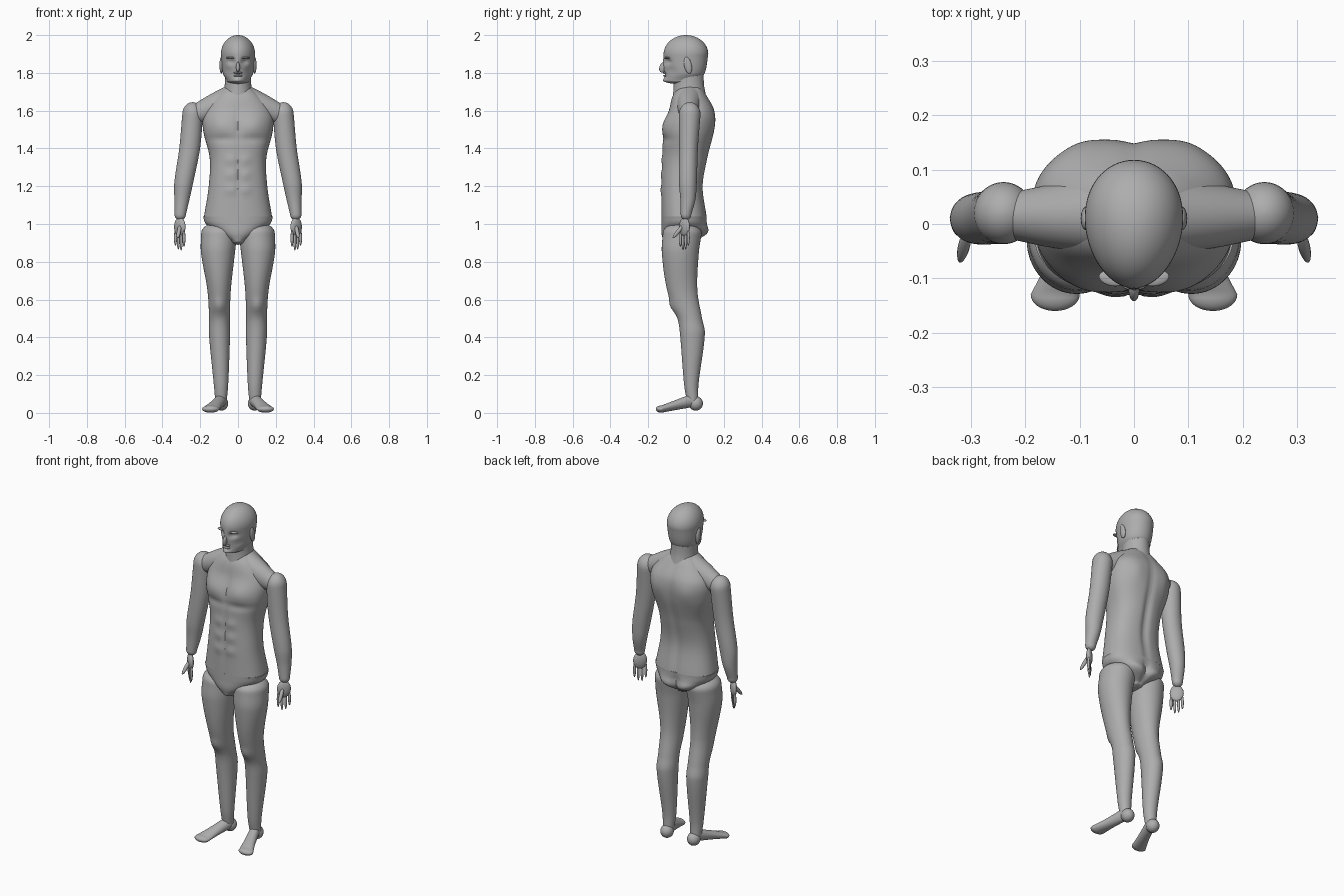
import bpy, bmesh, math
from mathutils import Vector, Matrix

cube = bpy.data.objects.get("Cube")
if cube:
    bpy.data.objects.remove(cube)

grey = bpy.data.materials.new("matte_grey")
grey.use_nodes = True
tone = (0.42, 0.42, 0.42, 1)
grey.diffuse_color = tone
grey.node_tree.nodes["Principled BSDF"].inputs["Base Color"].default_value = tone

FRONT, BACK = -1, 1


def finish(name, bm, mirrored=False):
    """Turn a bmesh into a smooth grey object."""
    if mirrored:
        bmesh.ops.scale(bm, vec=(-1, 1, 1), verts=bm.verts)
    bmesh.ops.recalc_face_normals(bm, faces=bm.faces)
    mesh = bpy.data.meshes.new(name)
    bm.to_mesh(mesh)
    bm.free()
    mesh.materials.append(grey)
    obj = bpy.data.objects.new(name, mesh)
    bpy.context.collection.objects.link(obj)
    bpy.ops.object.select_all(action="DESELECT")
    obj.select_set(True)
    bpy.context.view_layer.objects.active = obj
    bpy.ops.object.shade_smooth_by_angle(angle=math.radians(50))


def spline(rings, steps):
    """Smoothly interpolate the ring list with Hermite curves."""
    last = len(rings) - 1
    vectors = [Vector(ring) for ring in rings]

    def slope(i):
        before, after = vectors[max(i - 1, 0)], vectors[min(i + 1, last)]
        return (after - before) / (after[0] - before[0])

    out = []
    for i in range(last):
        start, end = vectors[i], vectors[i + 1]
        span = end[0] - start[0]
        for step in range(steps):
            t = step / steps
            ease = t * t * (3 - 2 * t)
            out.append(start.lerp(end, ease)
                       + slope(i) * span * t * (1 - t) ** 2
                       - slope(i + 1) * span * t * t * (1 - t))
            out[-1][0] = start[0] + span * t
    return out + [vectors[-1]]


def dome(ring, height, steps):
    """Rings that round off an end, shrinking along a quarter ellipse."""
    caps = []
    for step in range(1, steps + 1):
        angle = math.pi / 2 * step / (steps + 0.2)
        shrink = math.cos(angle)
        h, a, ra, b, rb = ring
        caps.append((h + height * math.sin(angle), a, ra * shrink, b, rb * shrink))
    return caps


def loft(rings, axis="z", power=2, taper=0, bumps=(), low=0, high=0, seg=64, steps=8):
    """Rings are (position on axis, centre, radius, centre, radius)."""
    rows = spline(rings, steps)
    if low:
        rows = dome(rows[0], -low, steps)[::-1] + rows
    if high:
        rows = rows + dome(rows[-1], high, steps)
    bm = bmesh.new()
    loops = []
    for h, centre_a, ra, centre_b, rb in rows:
        loop = []
        for k in range(seg):
            angle = math.tau * k / seg
            c, s = math.cos(angle), math.sin(angle)
            c = math.copysign(abs(c) ** (2 / power), c)
            s = math.copysign(abs(s) ** (2 / power), s)
            a = centre_a + ra * c * (1 + taper * s)
            b = centre_b + rb * s
            # Muscles and dents push the front or back surface
            for side, x, z, wide, tall, amount in bumps:
                reach = min(1, max(0, s * side * 2))
                distance = ((abs(a) - x) / wide) ** 2 + ((h - z) / tall) ** 2
                b += side * reach * amount * math.exp(-distance)
            loop.append(bm.verts.new({"z": (a, b, h), "y": (a, h, b), "x": (h, a, b)}[axis]))
        loops.append(loop)
    for lower, upper in zip(loops, loops[1:]):
        for k in range(seg):
            n = (k + 1) % seg
            bm.faces.new((lower[k], lower[n], upper[n], upper[k]))
    bm.faces.new(loops[0])
    bm.faces.new(loops[-1])
    return bm


def ball(centre, size, turn=0, axis="Z", bm=None):
    """Ellipsoid, optionally added to an existing bmesh."""
    bm = bm or bmesh.new()
    matrix = (Matrix.Translation(centre) @ Matrix.Rotation(math.radians(turn), 4, axis)
              @ Matrix.Diagonal((*size, 1)))
    bmesh.ops.create_uvsphere(bm, u_segments=24, v_segments=16, radius=1, matrix=matrix)
    return bm


def finger(bm, start, end, thickness):
    """Slim ellipsoid between two points."""
    along = end - start
    turn = along.to_track_quat("Z", "Y").to_matrix().to_4x4()
    size = Matrix.Diagonal((thickness, thickness, along.length / 2, 1))
    bmesh.ops.create_uvsphere(bm, u_segments=12, v_segments=10, radius=1,
                              matrix=Matrix.Translation((start + end) / 2) @ turn @ size)


# Torso with chest, stomach and back muscles
muscles = [(FRONT, .09, 1.53, .07, .06, .015), (FRONT, 0, 1.53, .01, .09, -.008),
           (FRONT, .08, 1.45, .08, .02, -.008), (FRONT, 0, 1.26, .01, .16, -.008),
           (BACK, 0, 1.3, .02, .3, -.014), (BACK, .1, 1.54, .05, .07, .008)]
muscles += [(FRONT, .04, z, .03, .025, .006) for z in (1.18, 1.26, 1.34)]
finish("torso", loft([
    (1.04, 0, .18, -.01, .12), (1.2, 0, .155, -.02, .11), (1.35, 0, .15, -.005, .12),
    (1.5, 0, .185, .015, .135), (1.6, 0, .18, .03, .12), (1.68, 0, .12, .02, .09),
    (1.74, 0, .05, .02, .05)], power=2.4, bumps=muscles, seg=96, steps=12))

# Pelvis with buttocks, its lower edge forming the brief line
finish("pelvis", loft([
    (.91, 0, .04, -.03, .09), (.95, 0, .11, -.01, .12),
    (1, 0, .17, -.01, .12), (1.04, 0, .185, -.01, .12)], power=2.3, low=.02,
    bumps=[(BACK, .08, .96, .05, .04, .015), (BACK, 0, .96, .02, .06, -.02)]))

# Neck and head
finish("neck", loft([(1.66, 0, .08, .02, .09), (1.74, 0, .07, .015, .08),
                     (1.84, 0, .07, .015, .08)]))
face = [(FRONT, .036, 1.86, .02, .015, -.016), (FRONT, 0, 1.84, .015, .04, .01),
        (FRONT, 0, 1.76, .03, .015, .012), (FRONT, .055, 1.81, .02, .025, -.008)]
finish("head", loft([
    (1.76, 0, .06, -.02, .09), (1.8, 0, .08, -.005, .105), (1.9, 0, .09, 0, .118)],
    taper=.1, bumps=face, low=.02, high=.1, steps=12))
finish("nose", ball((0, -.12, 1.83), (.01, .02, .03), -25, "X"))
lips = bmesh.new()
for z in (1.785, 1.8):
    ball((0, -.11, z), (.024, .012, .005), bm=lips)
finish("lips", lips)

for side, flip in (("left", False), ("right", True)):
    # Brow and ear
    finish(side + "_brow", ball((.04, -.1, 1.88), (.025, .014, .005), 12), flip)
    finish(side + "_ear", ball((.088, .01, 1.84), (.01, .02, .045), 12, "X"), flip)

    # Shoulder slope from neck to arm
    finish(side + "_shoulder", loft([
        (.04, .02, .07, 1.68, .06), (.14, .015, .06, 1.62, .07),
        (.24, .015, .04, 1.58, .05)], axis="x"), flip)

    # Arm
    finish(side + "_arm", loft([
        (1.05, .306, .03, 0, .028), (1.13, .297, .04, .01, .04), (1.22, .287, .05, .01, .047),
        (1.4, .256, .055, .013, .05), (1.58, .24, .055, .02, .057)],
        low=.03, high=.065), flip)

    # Hand with four fingers and a thumb
    hand = ball((.308, -.008, .985), (.038, .017, .05), 42)
    for i, length in enumerate((.08, .1, .095, .075)):
        knuckle = Vector((.286, -.03, .97)) + Vector((.015, .014, 0)) * i
        finger(hand, knuckle, knuckle - Vector((0, 0, length + .01)), .008)
    finger(hand, Vector((.305, -.01, 1)), Vector((.32, -.07, .925)), .011)
    finish(side + "_hand", hand, flip)

    # Leg with thigh, knee and calf
    finish(side + "_leg", loft([
        (.06, .09, .03, .035, .03), (.15, .09, .038, .028, .038), (.42, .098, .056, .034, .066),
        (.5, .098, .055, .02, .065), (.65, .1, .062, -.02, .08), (.85, .106, .09, -.03, .098),
        (.95, .1, .095, -.02, .103)],
        bumps=[(FRONT, .1, .565, .04, .035, .015)], low=.02, high=.06), flip)

    # Foot: heel ball and a slim sole turned outwards
    finish(side + "_heel", ball((.088, .052, .05), (.036, .038, .038)), flip)
    finish(side + "_foot", loft([
        (-.13, .145, .045, .02, .019), (-.06, .12, .035, .04, .026),
        (.03, .09, .03, .065, .035)], axis="y", low=.03, high=.03), flip)
